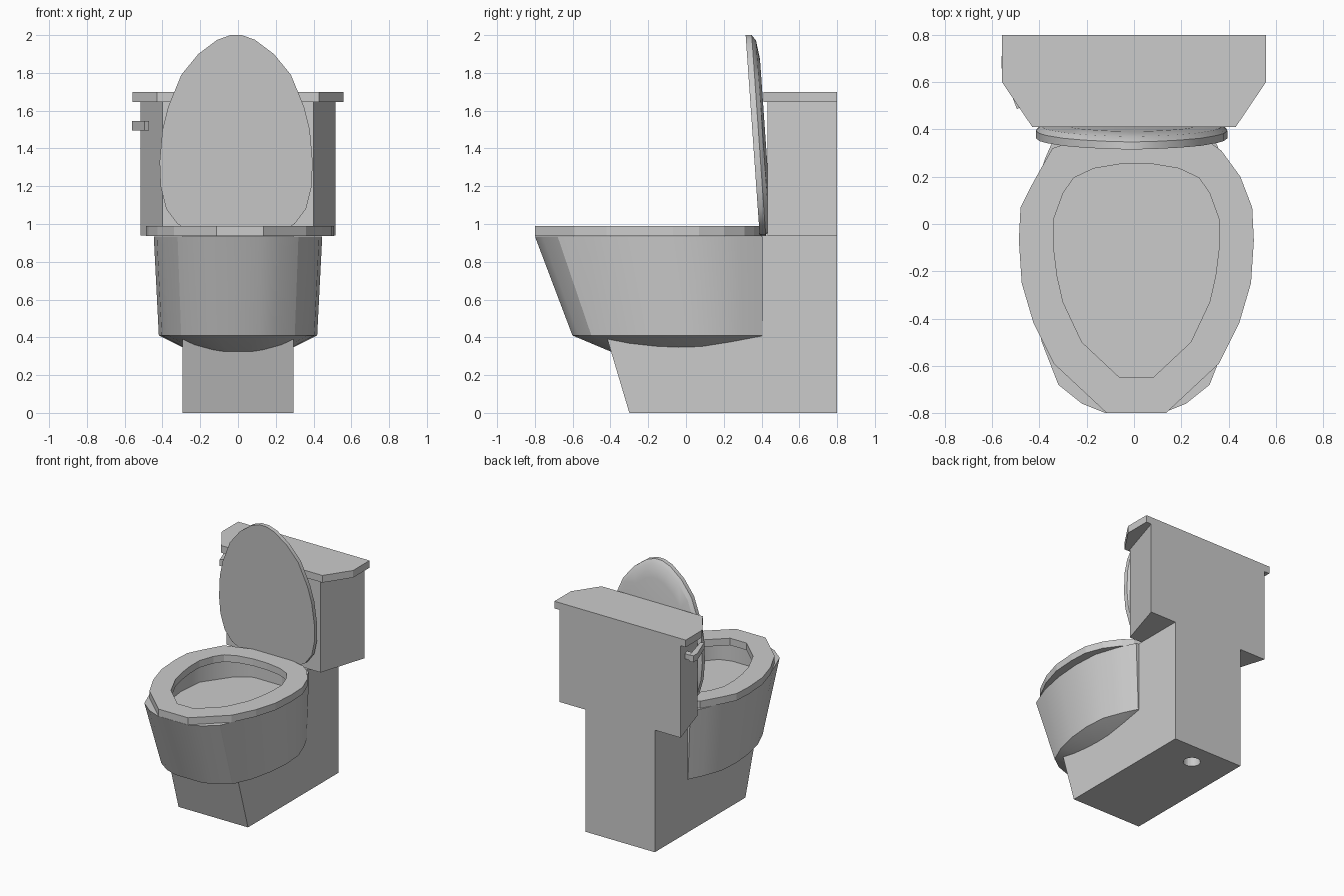
import bpy, bmesh, math

if "Cube" in bpy.data.objects:
    bpy.data.objects.remove(bpy.data.objects["Cube"], do_unlink=True)

ceramic = bpy.data.materials.new("grey_ceramic")
ceramic.use_nodes = True
COLOUR = (0.6, 0.6, 0.6, 1)
ceramic.diffuse_color = COLOUR
ceramic.node_tree.nodes["Principled BSDF"].inputs["Base Color"].default_value = COLOUR


def loft(name, rings, ends=True, smooth=False):
    """Skin equal-length rings; cap both ends, or join the last ring to the first."""
    bm = bmesh.new()
    loops = [[bm.verts.new(p) for p in ring] for ring in rings]
    n = len(loops[0])
    pairs = list(zip(loops, loops[1:]))
    if not ends:
        pairs.append((loops[-1], loops[0]))
    for a, b in pairs:
        for i in range(n):
            j = (i + 1) % n
            bm.faces.new((a[i], a[j], b[j], b[i]))
    if ends:
        bm.faces.new(loops[0])
        bm.faces.new(loops[-1])
    bmesh.ops.recalc_face_normals(bm, faces=bm.faces)
    mesh = bpy.data.meshes.new(name)
    bm.to_mesh(mesh)
    bm.free()
    mesh.materials.append(ceramic)
    obj = bpy.data.objects.new(name, mesh)
    bpy.context.collection.objects.link(obj)
    if smooth:
        bpy.ops.object.select_all(action='DESELECT')
        obj.select_set(True)
        bpy.context.view_layer.objects.active = obj
        bpy.ops.object.shade_smooth_by_angle(angle=math.radians(30))
    return obj


def mirror(half, cx=0.0):
    """Full outline from its +x half."""
    return [(cx + x, y) for x, y in half] + [(cx - x, y) for x, y in reversed(half)]


def at_z(outline, z):
    return [(x, y, z) for x, y in outline]


def slab(name, outline, z0, z1):
    return loft(name, [at_z(outline, z0), at_z(outline, z1)])


def scaled(outline, s, cy):
    return [(x * s, cy + (y - cy) * s) for x, y in outline]


# Pedestal: side profile extruded across the width
side = [(-.30, 0), (.80, 0), (.80, .94), (.40, .94), (.40, .45), (-.434, .45)]
pedestal = loft("pedestal", [[(x, y, z) for y, z in side] for x in (-.295, .295)])

# Drain hole cut into the underside
bpy.ops.mesh.primitive_cylinder_add(vertices=24, radius=.06, depth=.6, location=(0, .626, 0))
cutter = bpy.context.object
cutter.name = "drain_cutter"
cutter.hide_render = True
cutter.data.materials.append(ceramic)
cut = pedestal.modifiers.new("drain", 'BOOLEAN')
cut.object = cutter
cut.operation = 'DIFFERENCE'
cut.solver = 'EXACT'
bpy.context.view_layer.objects.active = pedestal
bpy.ops.object.modifier_apply(modifier="drain")
bpy.data.objects.remove(cutter, do_unlink=True)

# Bowl: conical underside, flared wall, shallow basin
rim = mirror([(.12, -.80), (.22, -.76), (.32, -.68), (.39, -.5), (.43, -.3),
              (.446, -.1), (.435, .1), (.375, .28), (.32, .405)])
foot = [(x * .94, .405 + (y - .405) * .835) for x, y in rim]
basin = mirror([(.10, -.70), (.19, -.67), (.27, -.58), (.34, -.42), (.38, -.27),
                (.40, -.12), (.38, .08), (.24, .28), (.12, .36)])
loft("bowl", [at_z(scaled(foot, .1, -.1), .22), at_z(foot, .41), at_z(rim, .935),
              at_z(basin, .935), at_z(basin, .79)], smooth=True)

# Seat ring, cut straighter at its rear right corner
outer = mirror([(.125, -.80), (.35, -.59), (.435, -.42), (.485, -.25), (.497, -.07),
                (.49, .07), (.44, .2), (.36, .31), (.29, .36), (.12, .40)], .01)
outer[11:14] = [(-.345, .32), (-.385, .25), (-.435, .16)]
inner = mirror([(.07, -.65), (.23, -.5), (.31, -.33), (.335, -.22), (.35, -.1),
                (.35, .02), (.31, .13), (.265, .195), (.18, .235), (.06, .255)], .01)
loft("seat", [at_z(outer, .936), at_z(outer, .99), at_z(inner, .99), at_z(inner, .936)],
     ends=False)

# Raised seat cover: egg outline leaning forward, domed at the back
egg = mirror([(.10, .94), (.21, .945), (.31, 1.0), (.37, 1.08), (.40, 1.2), (.405, 1.33),
              (.39, 1.5), (.36, 1.62), (.29, 1.79), (.20, 1.90), (.10, 1.975), (.03, 2.0)], -.01)


def cover_ring(s, depth):
    ring = []
    for x, z in egg:
        z = 1.42 + (z - 1.42) * s
        ring.append((x * s, .39 - (z - .94) * .07 + depth, z))
    return ring


loft("seat_cover", [cover_ring(1, 0), cover_ring(1, .032), cover_ring(.95, .053),
                    cover_ring(.78, .067)], smooth=True)

# Tank with tapering sides, and its lid with chamfered front corners
slab("tank", mirror([(.40, .432), (.515, .80)]), .938, 1.645)
slab("tank_lid", mirror([(.43, .41), (.558, .60), (.558, .80)]), 1.645, 1.70)

# Flush handle: lever along the tapered side, on a short stem
slab("flush_lever", [(-.56, .71), (-.53, .715), (-.472, .50), (-.495, .485), (-.56, .66)],
     1.495, 1.545)
slab("lever_stem", [(-.46, .70), (-.54, .71), (-.53, .66), (-.45, .66)], 1.50, 1.54)
